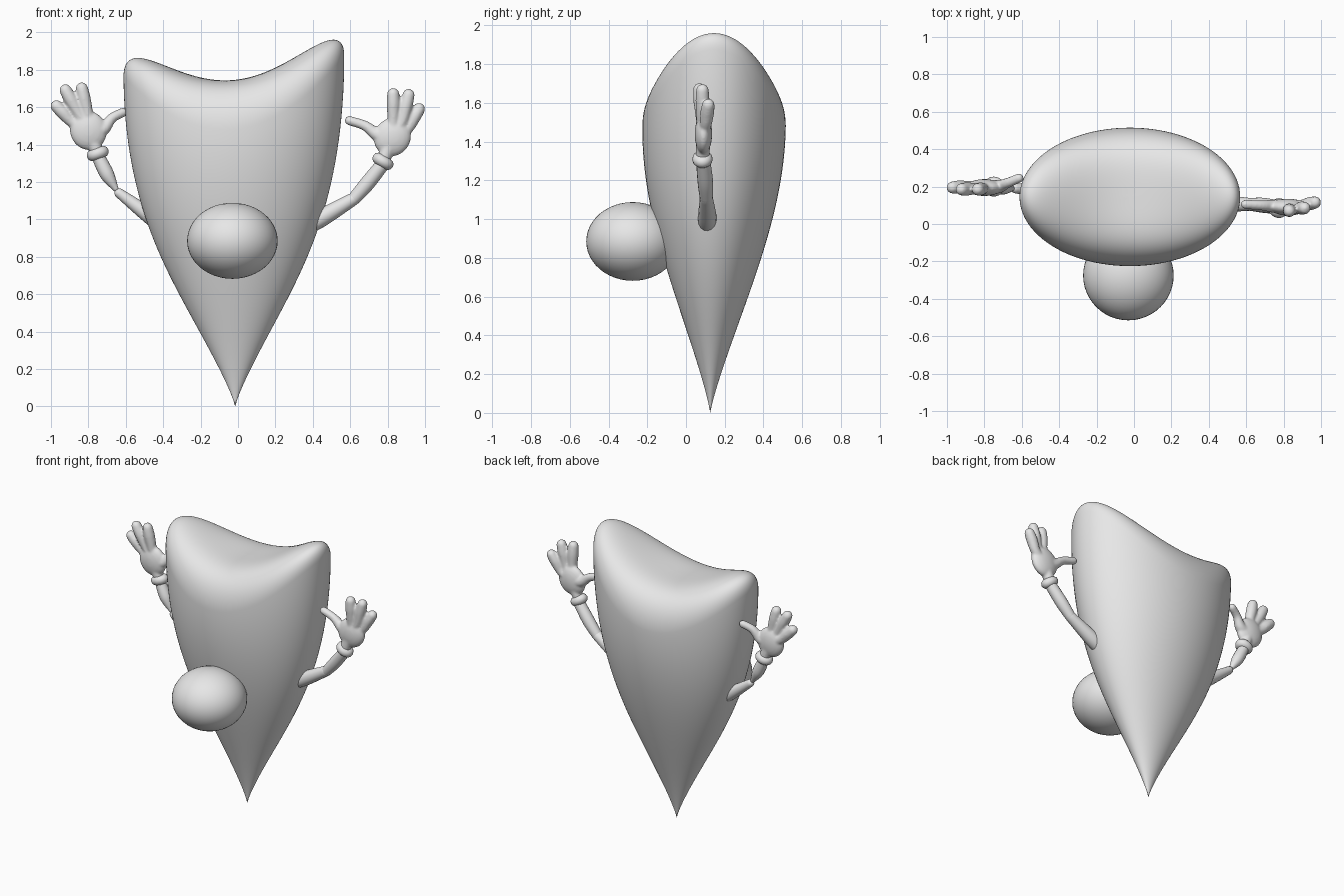
import bpy, bmesh, math
from mathutils import Vector, Matrix

cube = bpy.data.objects.get("Cube")
if cube:
    bpy.data.objects.remove(cube, do_unlink=True)

GREY = 0.8
clay = bpy.data.materials.new("clay_grey")
clay.use_nodes = True
clay.diffuse_color = (GREY, GREY, GREY, 1)
clay.node_tree.nodes["Principled BSDF"].inputs["Base Color"].default_value = (GREY, GREY, GREY, 1)


def finish(name, bm):
    bmesh.ops.recalc_face_normals(bm, faces=bm.faces[:])
    mesh = bpy.data.meshes.new(name)
    bm.to_mesh(mesh)
    bm.free()
    mesh.materials.append(clay)
    mesh.shade_smooth()
    obj = bpy.data.objects.new(name, mesh)
    bpy.context.scene.collection.objects.link(obj)
    return obj


def loft(bm, rings, start, end):
    """Bridge rings of points and close both ends on a tip."""
    rows = [[bm.verts.new(p) for p in ring] for ring in rings]
    n = len(rows[0])
    for a, b in zip(rows, rows[1:]):
        for i in range(n):
            j = (i + 1) % n
            bm.faces.new((a[i], a[j], b[j], b[i]))
    for row, tip in ((rows[0], start), (rows[-1], end)):
        v = bm.verts.new(tip)
        for i in range(n):
            bm.faces.new((row[i], row[(i + 1) % n], v))


def limb(bm, points, radii, steps=8, sides=16):
    """Round-ended tube through the points with a changing radius."""
    pts = [Vector(p) for p in points]
    data = [(*p, r) for p, r in zip(pts, radii)]
    path = []
    for k in range(len(data) - 1):
        p0, p1 = data[max(k - 1, 0)], data[k]
        p2, p3 = data[k + 1], data[min(k + 2, len(data) - 1)]
        for s in range(steps + (k == len(data) - 2)):
            t = s / steps
            path.append([b + t * ((c - a) + t * ((2 * a - 5 * b + 4 * c - d)
                         + t * (3 * b - a - 3 * c + d))) / 2
                         for a, b, c, d in zip(p0, p1, p2, p3)])
    centres = [Vector(p[:3]) for p in path]
    radius = [p[3] for p in path]
    d0 = (centres[0] - centres[1]).normalized()
    d1 = (centres[-1] - centres[-2]).normalized()
    caps = [math.radians(a) for a in (25, 50, 75)]
    stations = [(centres[0] + d0 * radius[0] * math.sin(a), radius[0] * math.cos(a), -d0)
                for a in reversed(caps)]
    for i, c in enumerate(centres):
        tangent = centres[min(i + 1, len(centres) - 1)] - centres[max(i - 1, 0)]
        stations.append((c, radius[i], tangent.normalized()))
    stations += [(centres[-1] + d1 * radius[-1] * math.sin(a), radius[-1] * math.cos(a), d1)
                 for a in caps]
    rings = []
    for c, r, t in stations:
        u = t.cross(Vector((0, 1, 0))).normalized()
        v = t.cross(u)
        rings.append([c + r * (u * math.cos(q) + v * math.sin(q))
                      for q in (2 * math.pi * i / sides for i in range(sides))])
    loft(bm, rings, centres[0] + d0 * radius[0], centres[-1] + d1 * radius[-1])


def ball(bm, centre, size, tilt=0):
    m = Matrix.Translation(centre) @ Matrix.Rotation(tilt, 4, 'Y') @ Matrix.Diagonal((*size, 1))
    bmesh.ops.create_uvsphere(bm, u_segments=48, v_segments=24, radius=1, matrix=m)


# Body: oval cone that swells upward and closes in a saddle with two peaks
def body_point(angle, t, r):
    x, y = r * math.cos(angle), r * math.sin(angle)
    crown = 0.265 * math.sqrt(max(0, 1 - r ** 4)) if t >= 1 else 0
    z = 1.48 * t + (0.34 * x * x + 0.055 * x) * t ** 3 + crown
    return (-0.015 - 0.007 * t + 0.59 * x, 0.125 + 0.02 * t + 0.37 * y, z)


SIDES, ROWS = 96, 40
angles = [2 * math.pi * i / SIDES for i in range(SIDES)]
levels = [(k / ROWS, math.sin(math.pi / 2 * (k / ROWS) ** 1.2)) for k in range(1, ROWS + 1)]
levels += [(1, math.cos(math.pi / 2 * k / ROWS)) for k in range(1, ROWS)]
bm = bmesh.new()
loft(bm, [[body_point(a, t, r) for a in angles] for t, r in levels],
     body_point(0, 0, 0), body_point(0, 1, 0))
finish("body", bm)

# Nose
bm = bmesh.new()
ball(bm, (-0.03, -0.275, 0.885), (0.242, 0.24, 0.203))
finish("nose", bm)


# Arms: upper arm, forearm, cuff, and a hand with three fingers and a thumb
def build_arm(side, upper, upper_r, fore, fore_r, cuff, lean, palm, fingers, thumb):
    bm = bmesh.new()
    limb(bm, upper, upper_r)
    finish(side + "_upper_arm", bm)
    bm = bmesh.new()
    limb(bm, fore, fore_r)
    finish(side + "_forearm", bm)

    bm = bmesh.new()
    turn = Matrix.Translation(cuff) @ Matrix.Rotation(lean, 4, 'Y')
    rows = [[bm.verts.new(turn @ Vector(((0.03 + 0.031 * math.cos(q)) * math.cos(a),
                                         (0.022 + 0.031 * math.cos(q)) * math.sin(a),
                                         0.031 * math.sin(q))))
             for q in angles[::8]] for a in angles[::4]]
    for i, row in enumerate(rows):
        nxt = rows[(i + 1) % len(rows)]
        for j in range(len(row)):
            k = (j + 1) % len(row)
            bm.faces.new((row[j], nxt[j], nxt[k], row[k]))
    finish(side + "_cuff", bm)

    bm = bmesh.new()
    ball(bm, palm, (0.098, 0.045, 0.105), lean)
    limb(bm, [cuff, palm], [0.035, 0.04])
    for base, tip in fingers:
        base, tip = Vector(base), Vector(tip)
        limb(bm, [palm, base, base.lerp(tip, 0.6), tip], [0.034, 0.031, 0.036, 0.033])
    limb(bm, [palm] + thumb, [0.04, 0.036, 0.027, 0.025])
    hand = finish(side + "_hand", bm)
    fuse = hand.modifiers.new("fuse", 'REMESH')
    fuse.mode = 'VOXEL'
    fuse.voxel_size = 0.008
    fuse.use_smooth_shade = True
    soften = hand.modifiers.new("soften", 'SMOOTH')
    soften.factor = 0.5
    soften.iterations = 4


build_arm("left",
          [(0.36, 0.11, 0.96), (0.45, 0.11, 1.01), (0.62, 0.105, 1.11)], [0.045, 0.048, 0.034],
          [(0.62, 0.105, 1.11), (0.69, 0.1, 1.19), (0.77, 0.09, 1.29)], [0.034, 0.04, 0.037],
          (0.775, 0.085, 1.31), 0.55, (0.825, 0.09, 1.44),
          [((0.83, 0.08, 1.53), (0.83, 0.07, 1.67)),
           ((0.875, 0.085, 1.52), (0.912, 0.085, 1.665)),
           ((0.9, 0.1, 1.48), (0.968, 0.115, 1.59))],
          [(0.75, 0.095, 1.45), (0.68, 0.1, 1.5), (0.595, 0.105, 1.528)])
build_arm("right",
          [(-0.37, 0.18, 0.95), (-0.46, 0.18, 1.01), (-0.635, 0.19, 1.14)], [0.045, 0.045, 0.026],
          [(-0.655, 0.19, 1.165), (-0.7, 0.195, 1.24), (-0.745, 0.2, 1.33)], [0.016, 0.038, 0.035],
          (-0.75, 0.2, 1.352), -0.35, (-0.8, 0.195, 1.475),
          [((-0.805, 0.19, 1.56), (-0.835, 0.185, 1.7)),
           ((-0.85, 0.19, 1.56), (-0.922, 0.185, 1.69)),
           ((-0.885, 0.2, 1.52), (-0.97, 0.195, 1.605))],
          [(-0.725, 0.2, 1.48), (-0.675, 0.22, 1.54), (-0.615, 0.245, 1.572)])
